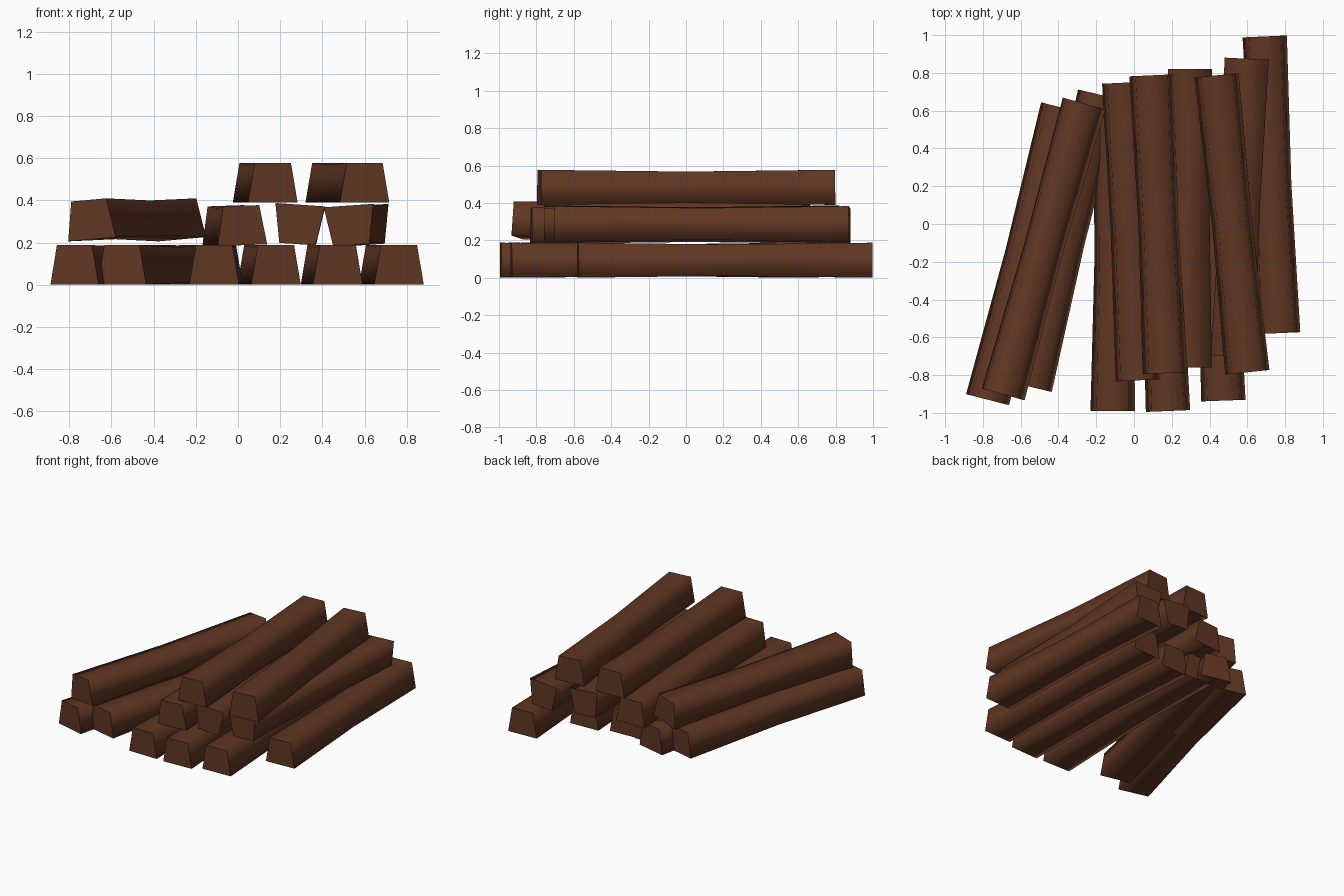
import bpy, bmesh, math
from mathutils import Vector, Matrix

if "Cube" in bpy.data.objects:
    bpy.data.objects.remove(bpy.data.objects["Cube"])

bark = bpy.data.materials.new("brown wood")
bark.diffuse_color = (0.118, 0.038, 0.017, 1)
bark.use_nodes = True
bark.node_tree.nodes["Principled BSDF"].inputs["Base Color"].default_value = bark.diffuse_color

WIDE, NARROW, H = 0.235, 0.172, 0.187   # trapezoid section of a log
WAIST = 0.9                             # logs are slightly thinner mid-length


def log(name, front, back, z, roll=0, flip=False):
    """Log between two end centres (x, y); z is its centre height."""
    a, b = Vector((*front, z)), Vector((*back, z))
    d = (b - a).normalized()
    side = d.cross(Vector((0, 0, 1)))
    up = Vector((0, 0, 1))
    rot = Matrix.Rotation(math.radians(-roll), 3, d)
    side, up = rot @ side, rot @ up
    s = -1 if flip else 1
    profile = [(-WIDE / 2, -s * H / 2), (WIDE / 2, -s * H / 2),
               (NARROW / 2, s * H / 2), (-NARROW / 2, s * H / 2)]
    bm = bmesh.new()
    rings = []
    for t, k in ((0, 1), (0.5, WAIST), (1, 1)):
        c = a.lerp(b, t)
        rings.append([bm.verts.new(c + side * u * k + up * v * k) for u, v in profile])
    for r0, r1 in zip(rings, rings[1:]):
        for i in range(4):
            j = (i + 1) % 4
            bm.faces.new((r0[i], r0[j], r1[j], r1[i])).smooth = True
    # flat sawn ends
    for ring in (rings[0], rings[-1]):
        cap = bm.faces.new(ring)
        for e in cap.edges:
            e.smooth = False
    bmesh.ops.recalc_face_normals(bm, faces=bm.faces)
    me = bpy.data.meshes.new(name)
    bm.to_mesh(me)
    bm.free()
    me.materials.append(bark)
    ob = bpy.data.objects.new(name, me)
    bpy.context.collection.objects.link(ob)


# bottom layer
Z1 = 0.0945
bottom = [((-0.775, -0.93), (-0.378, 0.615)), ((-0.55, -0.862), (-0.182, 0.685)),
          ((-0.113, -0.99), (-0.095, 0.59)), ((0.18, -0.99), (0.115, 0.585)),
          ((0.473, -0.935), (0.415, 0.64)), ((0.763, -0.578), (0.692, 0.993))]
for i, (f, b) in enumerate(bottom):
    log(f"bottom_log_{i + 1}", f, b, Z1)

# middle layer, some rolled or upside down
log("middle_log_1", (-0.70, -0.90), (-0.272, 0.64), 0.309, roll=5)
log("middle_log_2", (0.018, -0.828), (-0.055, 0.748), 0.281, roll=2)
log("middle_log_3", (0.288, -0.76), (0.29, 0.82), 0.286, roll=-4, flip=True)
log("middle_log_4", (0.53, -0.70), (0.603, 0.875), 0.282, roll=4, flip=True)

# top layer
log("top_log_1", (0.165, -0.79), (0.093, 0.787), 0.484)
log("top_log_2", (0.60, -0.785), (0.437, 0.787), 0.484)
